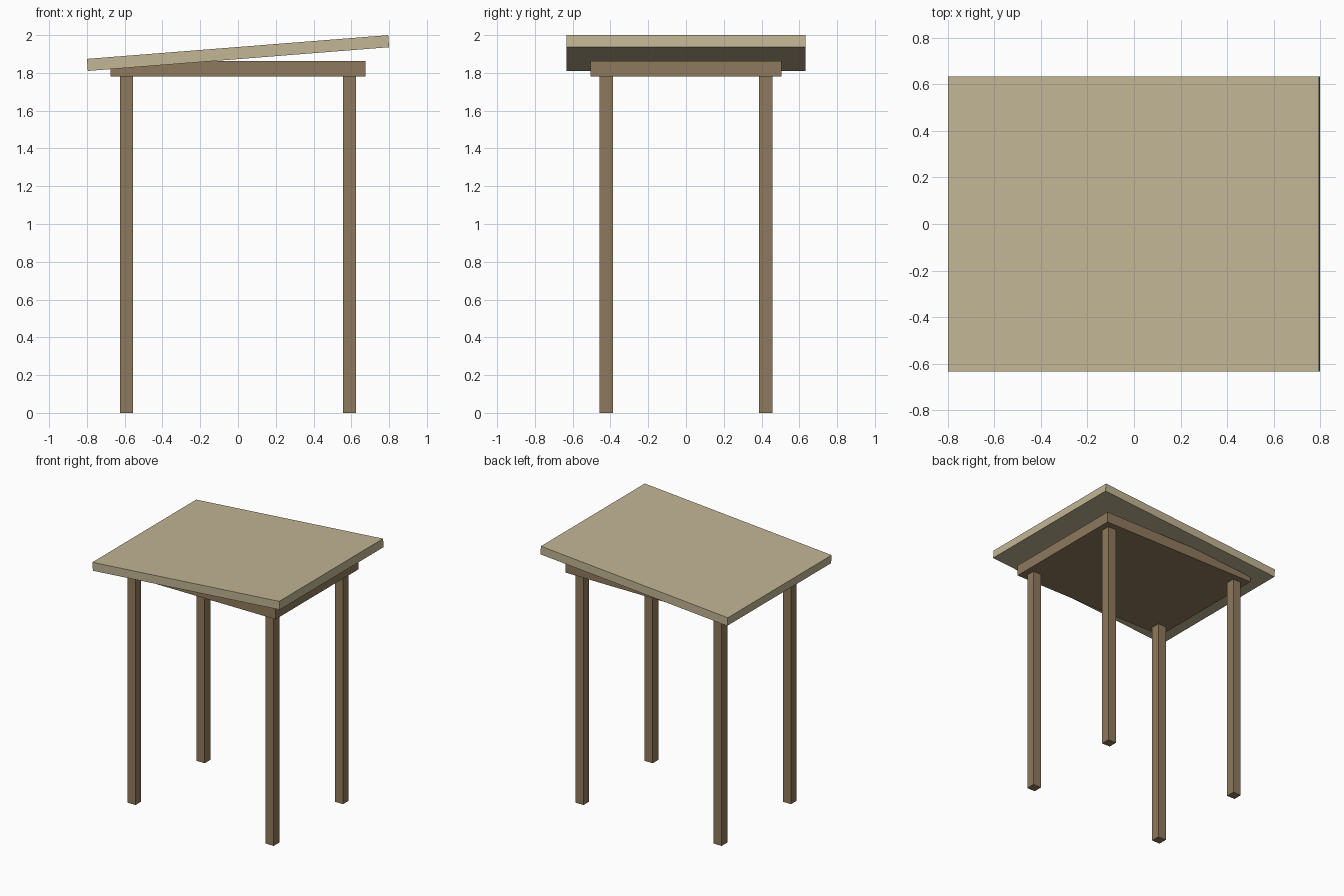
import bpy
import math

default = bpy.data.objects.get("Cube")
if default:
    bpy.data.objects.remove(default, do_unlink=True)


def make_material(name, rgb):
    mat = bpy.data.materials.new(name)
    mat.use_nodes = True
    mat.diffuse_color = (*rgb, 1)
    mat.node_tree.nodes["Principled BSDF"].inputs["Base Color"].default_value = (*rgb, 1)
    return mat


def add_box(name, size, center, mat, tilt=0):
    bpy.ops.mesh.primitive_cube_add(size=1, location=center)
    box = bpy.context.object
    box.name = box.data.name = name
    box.scale = size
    box.rotation_euler.y = tilt
    bpy.ops.object.transform_apply(location=False, rotation=False, scale=True)
    box.data.materials.append(mat)
    return box


wood = make_material("brown wood", (0.275, 0.195, 0.109))
thatch = make_material("pale straw", (0.54, 0.465, 0.298))

# Four square posts
LEG_HEIGHT = 1.78
for side, x in (("right", -0.59), ("left", 0.59)):
    for end, y in (("front", -0.422), ("back", 0.422)):
        add_box(f"{end}_{side}_post", (0.07, 0.07, LEG_HEIGHT),
                (x, y, LEG_HEIGHT / 2), wood)

# Flat deck resting on the posts
add_box("deck", (1.35, 1.012, 0.083), (0, 0, LEG_HEIGHT + 0.0415), wood)

# Overhanging roof panel, rising towards the left
add_box("roof_panel", (1.6, 1.266, 0.064), (0, 0, 1.905), thatch,
        tilt=-math.radians(4.5))
